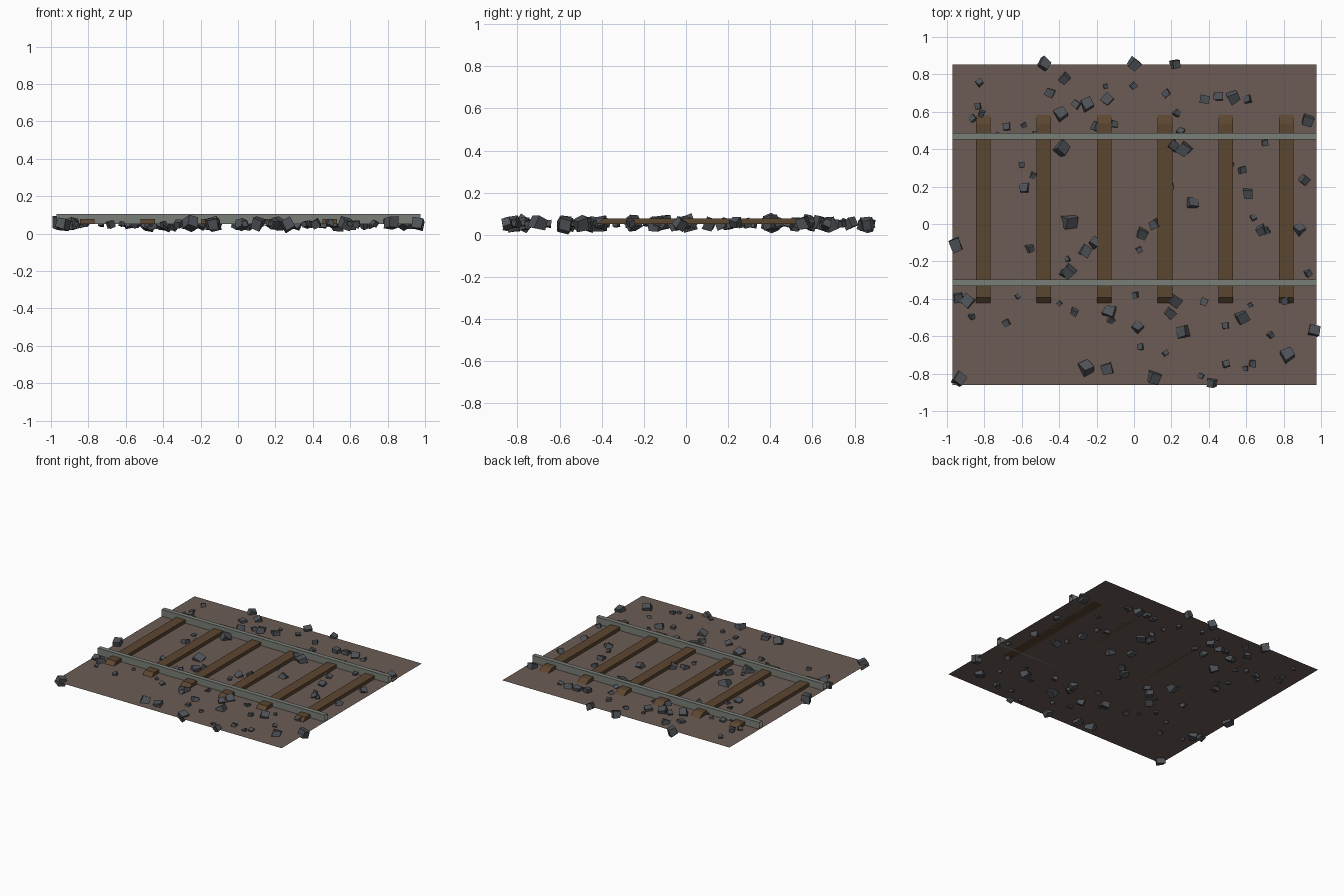
import bpy, bmesh, random
from mathutils import Vector, Euler

if "Cube" in bpy.data.objects:
    bpy.data.objects.remove(bpy.data.objects["Cube"])

random.seed(7)
GROUND_Z = 0.052


def material(name, rgb):
    m = bpy.data.materials.new(name)
    m.diffuse_color = (*rgb, 1)
    m.use_nodes = True
    m.node_tree.nodes["Principled BSDF"].inputs["Base Color"].default_value = m.diffuse_color
    return m


EARTH = material("brown earth", (0.150, 0.107, 0.089))
STONE = material("grey stone", (0.076, 0.084, 0.095))
STEEL = material("rail steel", (0.195, 0.209, 0.188))
WOOD = material("sleeper wood", (0.107, 0.061, 0.030))


def finish(name, bm, mat):
    bmesh.ops.recalc_face_normals(bm, faces=bm.faces)
    me = bpy.data.meshes.new(name)
    bm.to_mesh(me)
    bm.free()
    me.materials.append(mat)
    ob = bpy.data.objects.new(name, me)
    bpy.context.collection.objects.link(ob)
    return ob


def box(bm, x0, x1, y0, y1, z0, z1):
    verts = bmesh.ops.create_cube(bm, size=1)["verts"]
    for v in verts:
        v.co = Vector((x0 if v.co.x < 0 else x1,
                       y0 if v.co.y < 0 else y1,
                       z0 if v.co.z < 0 else z1))
    return verts


# Flat earth bed
bm = bmesh.new()
bm.faces.new([bm.verts.new((x, y, GROUND_Z)) for x, y in
              ((-0.97, -0.862), (0.977, -0.862), (0.977, 0.854), (-0.97, 0.854))])
finish("earth_bed", bm, EARTH)

# Rails: long strips with open ends
for name, y in (("front_rail", -0.315), ("back_rail", 0.469)):
    bm = bmesh.new()
    box(bm, -0.97, 0.977, y - 0.017, y + 0.017, GROUND_Z, 0.105)
    bm.normal_update()
    bmesh.ops.delete(bm, geom=[f for f in bm.faces if abs(f.normal.x) > 0.9],
                     context="FACES_ONLY")
    finish(name, bm, STEEL)

# Sleepers: planks with sloping ends
for i in range(6):
    x = -0.807 + i * 0.3242
    bm = bmesh.new()
    for v in box(bm, x - 0.039, x + 0.039, -0.422, 0.582, GROUND_Z, 0.078):
        if v.co.z > 0.07:
            v.co.y += 0.03 if v.co.y < 0 else -0.045
    finish(f"sleeper_{i + 1}", bm, WOOD)


def stone(bm, x, y, size):
    """One irregular, tilted cube half sunk in the bed."""
    rot = Euler((random.uniform(-.5, .5), random.uniform(-.5, .5),
                 random.uniform(0, 6.28))).to_matrix()
    z = 0.053 + random.uniform(-0.004, 0.004)
    for v in bmesh.ops.create_cube(bm, size=size)["verts"]:
        jitter = Vector([random.uniform(-.1, .1) * size for _ in range(3)])
        v.co = rot @ (v.co + jitter) + Vector((x, y, z))


# Large stones: x, y, size
LARGE = [
    (-.48, .855, .055), (0, .855, .05), (.22, .855, .045), (-.37, .78, .045),
    (-.45, .70, .045), (-.39, .59, .055), (-.25, .64, .055), (-.31, .64, .035),
    (-.145, .665, .05), (-.2, .52, .045), (.38, .665, .045), (.45, .685, .045),
    (.53, .68, .055), (.61, .665, .035), (.93, .555, .05), (-.68, .52, .035),
    (-.39, .405, .06), (-.585, .19, .045), (.205, .42, .05), (.27, .4, .06),
    (.19, .2, .045), (.31, .11, .05), (.61, .165, .045), (.91, .235, .04),
    (-.345, .01, .062), (-.26, -.145, .055), (-.21, -.1, .045), (-.35, -.25, .055),
    (.045, -.05, .05), (.11, 0, .045), (.68, -.03, .045), (.885, -.03, .045),
    (-.955, -.11, .062), (-.89, -.415, .058), (-.94, -.395, .045), (-.13, -.47, .055),
    (.215, -.41, .055), (.19, -.475, .045), (.265, -.575, .06), (.02, -.555, .045),
    (.575, -.5, .055), (.96, -.57, .053), (.82, -.7, .058), (-.255, -.77, .06),
    (-.14, -.775, .052), (.105, -.82, .055), (-.935, -.83, .058), (.415, -.85, .04),
]
bm = bmesh.new()
for s in LARGE:
    stone(bm, *s)
finish("large_stones", bm, STONE)

# Small stones scattered over the bed
bm = bmesh.new()
for _ in range(45):
    stone(bm, random.uniform(-.94, .94), random.uniform(-.82, .8),
          random.uniform(.022, .036))
finish("small_stones", bm, STONE)
